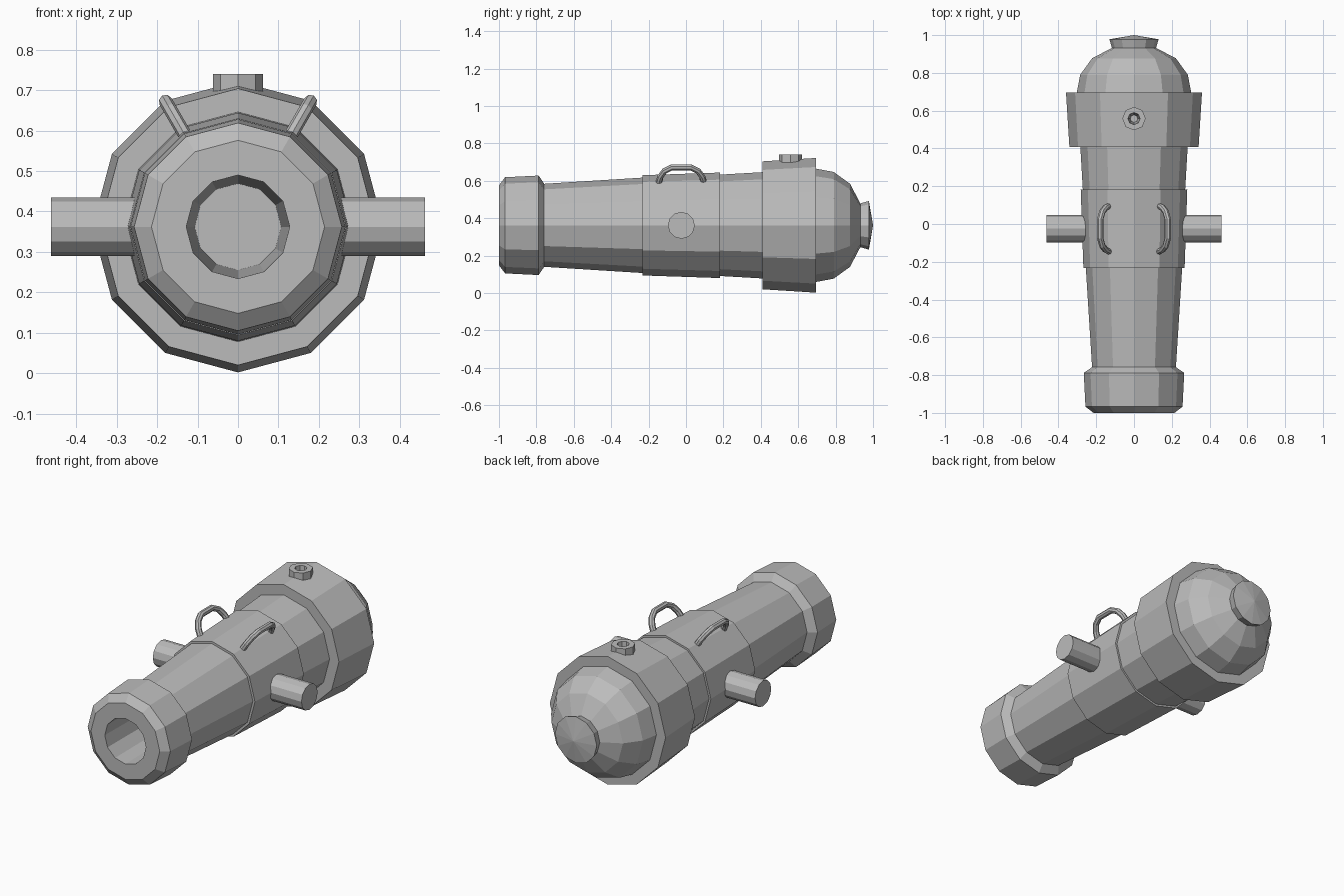
import bpy
import bmesh
from math import sin, cos, pi, radians
from mathutils import Vector, Matrix

if "Cube" in bpy.data.objects:
    bpy.data.objects.remove(bpy.data.objects["Cube"], do_unlink=True)

AXIS_Z = 0.362
TRUNNION_Y = -0.025

iron = bpy.data.materials.new("grey iron")
iron.use_nodes = True
iron.diffuse_color = (0.5, 0.5, 0.5, 1)
iron.node_tree.nodes["Principled BSDF"].inputs["Base Color"].default_value = (0.5, 0.5, 0.5, 1)


def finish(name, bm):
    """Turn a bmesh into a flat shaded iron object."""
    bmesh.ops.recalc_face_normals(bm, faces=bm.faces)
    mesh = bpy.data.meshes.new(name)
    bm.to_mesh(mesh)
    bm.free()
    mesh.materials.append(iron)
    obj = bpy.data.objects.new(name, mesh)
    bpy.context.collection.objects.link(obj)
    return obj


def lathe(name, profile, sides, matrix, closed=False):
    """Revolve (height, radius) points around local z; radius 0 makes a pole."""
    bm = bmesh.new()
    rings = []
    for h, r in profile:
        count = sides if r > 0 else 1
        rings.append([bm.verts.new((r * sin(2 * pi * i / sides), r * cos(2 * pi * i / sides), h))
                      for i in range(count)])
    pairs = list(zip(rings, rings[1:]))
    if closed:
        pairs.append((rings[-1], rings[0]))
    for a, b in pairs:
        for i in range(sides):
            j = (i + 1) % sides
            corners = [a[i % len(a)], a[j % len(a)], b[j % len(b)], b[i % len(b)]]
            bm.faces.new(list(dict.fromkeys(corners)))
    bm.transform(matrix)
    return finish(name, bm)


def tube(name, points, radius, sides, across):
    """Sweep a polygon along a planar path whose plane normal is across."""
    bm = bmesh.new()
    rings = []
    for i, p in enumerate(points):
        t = (points[min(i + 1, len(points) - 1)] - points[max(i - 1, 0)]).normalized()
        n = across.cross(t)
        rings.append([bm.verts.new(p + radius * (cos(2 * pi * k / sides) * across
                                                 + sin(2 * pi * k / sides) * n))
                      for k in range(sides)])
    for a, b in zip(rings, rings[1:]):
        for k in range(sides):
            m = (k + 1) % sides
            bm.faces.new((a[k], a[m], b[m], b[k]))
    bm.faces.new(rings[0])
    bm.faces.new(rings[-1])
    return finish(name, bm)


# Barrel: bore, muzzle swell, tapered chase, trunnion band, breech ring, dome, knob
barrel_profile = [
    (0.3, 0), (0.3, 0.107), (-1, 0.128), (-1, 0.214), (-0.967, 0.257),
    (-0.788, 0.266), (-0.758, 0.222), (-0.232, 0.255), (-0.232, 0.268),
    (0.182, 0.282), (0.182, 0.271), (0.408, 0.284), (0.408, 0.342),
    (0.695, 0.36), (0.695, 0.303), (0.79, 0.285), (0.877, 0.222),
    (0.932, 0.117), (0.978, 0.13), (1, 0),
]
to_y = Matrix.Translation((0, 0, AXIS_Z)) @ Matrix.Rotation(radians(-90), 4, 'X')
barrel = lathe("barrel", barrel_profile, 12, to_y)

# Vent: octagonal collar, with its hole sunk into the breech
VENT = Matrix.Translation((0, 0.558, 0))
lathe("vent_collar", [(0.68, 0.062), (0.74, 0.062), (0.74, 0.032), (0.68, 0.028)],
      8, VENT, closed=True)
drill = lathe("vent_drill", [(0.6, 0), (0.6, 0.02), (0.68, 0.028), (0.76, 0.034), (0.76, 0)], 8, VENT)
drill.hide_render = True
cut = barrel.modifiers.new("vent_hole", 'BOOLEAN')
cut.operation = 'DIFFERENCE'
cut.solver = 'EXACT'
cut.object = drill
bpy.context.view_layer.objects.active = barrel
bpy.ops.object.modifier_apply(modifier=cut.name)
bpy.data.objects.remove(drill, do_unlink=True)

# Trunnions and lifting handles on both sides
half_arch = [(0.122, 0.258), (0.112, 0.3), (0.09, 0.335), (0.05, 0.358)]
arch = [(-y, r) for y, r in half_arch] + half_arch[::-1]
for side, s in (("left", 1), ("right", -1)):
    to_x = Matrix.Translation((0, TRUNNION_Y, AXIS_Z)) @ Matrix.Rotation(radians(90 * s), 4, 'Y')
    lathe(side + "_trunnion", [(0.2, 0), (0.2, 0.072), (0.462, 0.072), (0.462, 0)], 12, to_x)

    out = Vector((s * sin(radians(30)), 0, cos(radians(30))))
    across = out.cross(Vector((0, 1, 0)))
    path = [Vector((0, TRUNNION_Y + y, AXIS_Z)) + out * r for y, r in arch]
    tube(side + "_handle", path, 0.017, 8, across)
